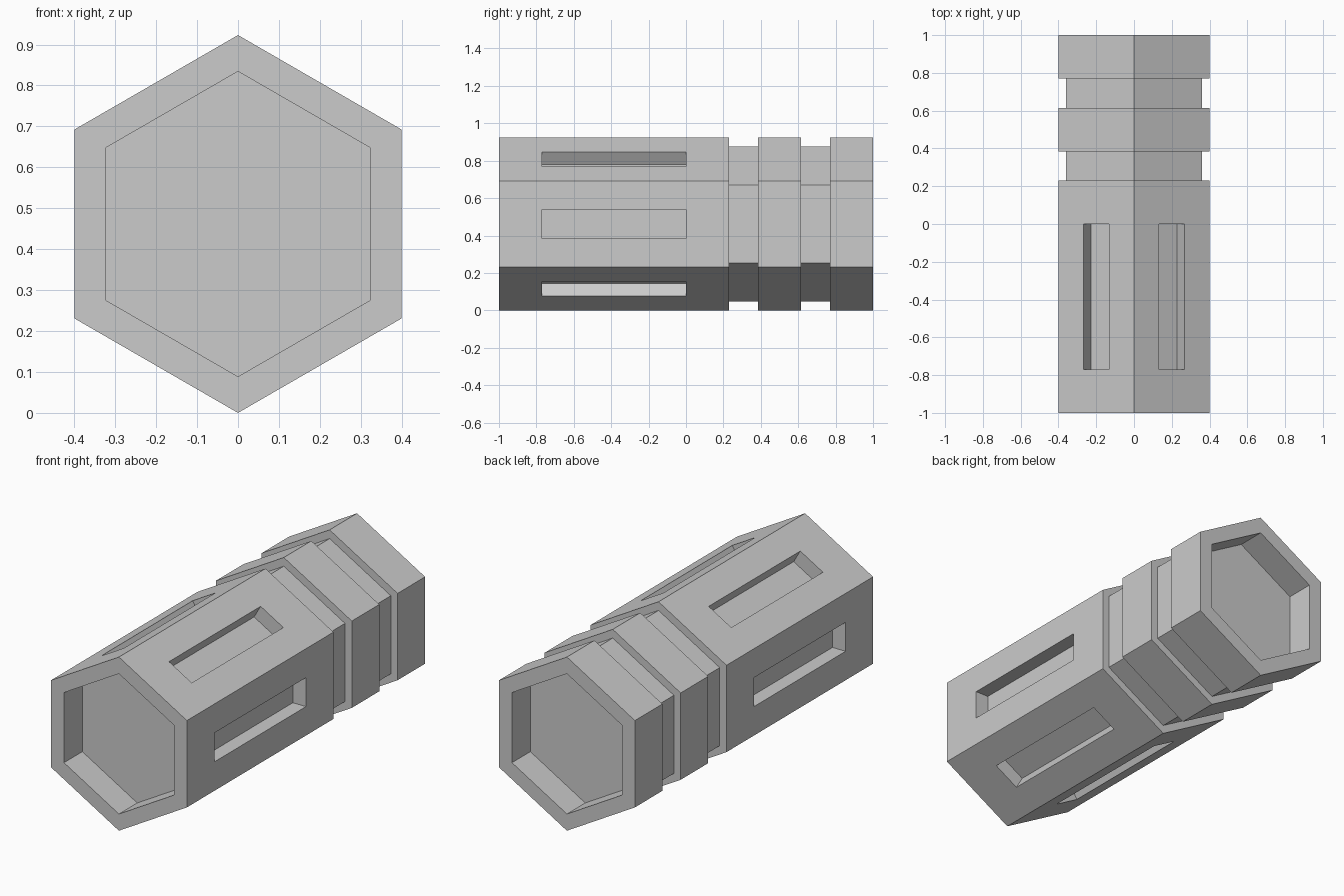
import bpy
import bmesh
from math import sin, cos, pi, sqrt
from mathutils import Vector

cube = bpy.data.objects.get("Cube")
if cube:
    bpy.data.objects.remove(cube, do_unlink=True)

U = 2 / 13                       # design unit: the body is 13 units long
RADIUS = 3.0                     # outer hexagon, corner to centre
GROOVE = 2.7                     # groove hexagon
BORE = RADIUS - 1 / sqrt(3)      # end recess, leaving a wall half a unit thick

grey = bpy.data.materials.new("light grey")
grey.use_nodes = True
COLOUR = (0.6, 0.6, 0.6, 1)
grey.diffuse_color = COLOUR
grey.node_tree.nodes["Principled BSDF"].inputs["Base Color"].default_value = COLOUR


def hex_ring(bm, y, radius):
    """Six corners of a point-up hexagon at depth y."""
    return [bm.verts.new((radius * cos(pi / 2 + k * pi / 3), y,
                          radius * sin(pi / 2 + k * pi / 3))) for k in range(6)]


# Length-wise profile (y, radius): front recess, body, two grooves, back recess
profile = [(-5.5, BORE), (-6.5, BORE), (-6.5, RADIUS)]
for start in (1.5, 4.0):
    profile += [(start, RADIUS), (start, GROOVE),
                (start + 1, GROOVE), (start + 1, RADIUS)]
profile += [(6.5, RADIUS), (6.5, BORE), (5.5, BORE)]

bm = bmesh.new()
rings = [hex_ring(bm, y, r) for y, r in profile]
bm.faces.new(rings[0])
bm.faces.new(rings[-1])
sides = []
for i, (a, b) in enumerate(zip(rings, rings[1:])):
    for k in range(6):
        j = (k + 1) % 6
        face = bm.faces.new((a[k], a[j], b[j], b[k]))
        if i == 2:               # long body section
            sides.append(face)
bmesh.ops.recalc_face_normals(bm, faces=bm.faces)

# Slots: inset every long side to the slot outline, then sink it
for face in sides:
    normal = face.normal.copy()
    centre = face.calc_center_median()
    tangent = normal.cross(Vector((0, 1, 0)))
    bmesh.ops.inset_individual(bm, faces=[face], thickness=0.5)
    for v in face.verts:
        offset = v.co - centre
        side = 0.5 if offset.dot(tangent) > 0 else -0.5
        v.co = centre + tangent * side
        v.co.y = 0.0 if offset.y > 0 else -5.0
    floor = bmesh.ops.extrude_discrete_faces(bm, faces=[face])["faces"][0]
    bmesh.ops.translate(bm, verts=floor.verts, vec=normal * -0.5)

# Scale to size and stand on the ground
bmesh.ops.scale(bm, verts=bm.verts, vec=(U, U, U))
bmesh.ops.translate(bm, verts=bm.verts, vec=(0, 0, RADIUS * U))

mesh = bpy.data.meshes.new("hexagonal_grip")
bm.to_mesh(mesh)
bm.free()
mesh.materials.append(grey)
grip = bpy.data.objects.new("hexagonal_grip", mesh)
bpy.context.collection.objects.link(grip)
